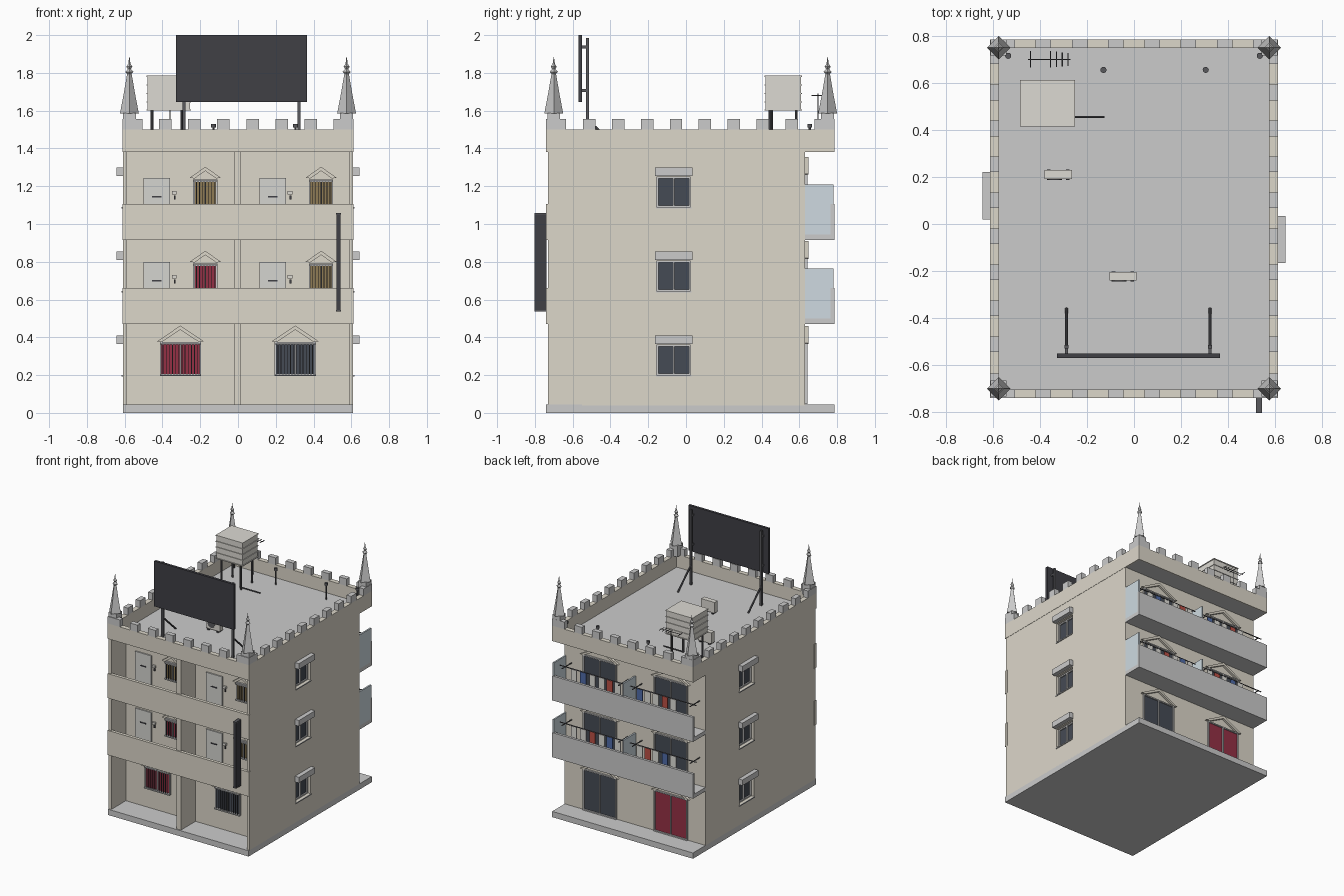
import bpy, bmesh, math
from mathutils import Vector, Matrix

if "Cube" in bpy.data.objects:
    bpy.data.objects.remove(bpy.data.objects["Cube"])

COLORS = {"beige": (.72, .68, .59), "glass": (.06, .07, .09), "red": (.30, .03, .06), "brown": (.28, .20, .09),
          "dark": (.05, .05, .06), "pale": (.62, .70, .75), "door": (.66, .66, .63), "tank": (.72, .70, .65),
          "metal": (.10, .10, .11), "blue": (.08, .15, .40), "cloth_red": (.5, .08, .06), "white": (.75, .74, .70)}
mats = {}

def finish(name, bm, col=None):
    me = bpy.data.meshes.new(name)
    bmesh.ops.recalc_face_normals(bm, faces=bm.faces)
    bm.to_mesh(me)
    bm.free()
    ob = bpy.data.objects.new(name, me)
    bpy.context.collection.objects.link(ob)
    if col:
        if col not in mats:
            mats[col] = bpy.data.materials.new(col)
            mats[col].diffuse_color = (*COLORS[col], 1)
        me.materials.append(mats[col])
    return ob

def boxes(name, items, col=None):
    """Each item is x0, x1, y0, y1, z0, z1."""
    bm = bmesh.new()
    for a, b, c, d, e, f in items:
        m = Matrix.Translation(((a+b)/2, (c+d)/2, (e+f)/2)) @ Matrix.Diagonal((abs(b-a), abs(d-c), abs(f-e), 1))
        bmesh.ops.create_cube(bm, size=1, matrix=m)
    return finish(name, bm, col)

def rods(name, items, r, col="metal", seg=8):
    bm = bmesh.new()
    for p, q in items:
        p, q = Vector(p), Vector(q)
        m = Matrix.Translation((p+q)/2) @ (q-p).to_track_quat('Z', 'Y').to_matrix().to_4x4()
        bmesh.ops.create_cone(bm, cap_ends=True, segments=seg, radius1=r, radius2=r, depth=(q-p).length, matrix=m)
    return finish(name, bm, col)

# wall-local (u along, d outward, z) to world
WALLS = {"front": lambda u, d: (u, -.55-d), "back": lambda u, d: (u, .63+d),
         "right": lambda u, d: (.61+d, u), "left": lambda u, d: (-.61-d, u)}

def wbox(wall, u0, u1, d0, d1, z0, z1):
    a, b = WALLS[wall](u0, d0), WALLS[wall](u1, d1)
    return (a[0], b[0], a[1], b[1], z0, z1)

def window(name, wall, u0, u1, z0, z1, col, d=0.0, bars=0):
    t, m = .009, (u0+u1)/2
    boxes(name + "_pane", [wbox(wall, u0, u1, d, d+.004, z0, z1)], col)
    fr = [(u0-t, u0, z0-t, z1+t), (u1, u1+t, z0-t, z1+t), (u0, u1, z1, z1+t),
          (u0, u1, z0-t, z0), (m-t/2, m+t/2, z0, z1)]
    boxes(name + "_frame", [wbox(wall, a, b, d, d+.014, c, e) for a, b, c, e in fr])
    if bars:
        step = (u1-u0)/bars
        boxes(name + "_bars", [wbox(wall, u0+step*(i+.5)-.002, u0+step*(i+.5)+.002, .018, .022, z0, z1)
                               for i in range(bars)], "metal")
        boxes(name + "_bar_rails", [wbox(wall, u0-t, u1+t, .014, .024, z, z+.008) for z in (z0-.008, z1-.004)])

def gable(name, wall, u, half, z0, z1, depth):
    bm = bmesh.new()
    t = .022
    prof = [(-half, z0), (0, z1), (half, z0), (half-.025, z0-.004), (0, z1-t), (-half+.025, z0-.004)]
    rings = [[bm.verts.new((*WALLS[wall](u+p, d), z)) for p, z in prof] for d in (0, depth)]
    for i in range(6):
        j = (i+1) % 6
        bm.faces.new((rings[0][i], rings[0][j], rings[1][j], rings[1][i]))
    for r in rings:
        bm.faces.new((r[0], r[1], r[4], r[5]))
        bm.faces.new((r[1], r[2], r[3], r[4]))
    finish(name, bm, "beige")

# body, with recessed side windows cut out
core = boxes("main_body", [(-.61, .61, -.55, .63, .04, 1.385)], "beige")
SIDE = [("right", -.065), ("left", .12)]
LEVELS = (.2, .645, 1.09)
cut = boxes("window_cutter", [wbox(w, u-.09, u+.09, -.035, .05, z, z+.16) for w, u in SIDE for z in LEVELS])
cut.hide_render = True
cut.hide_set(True)
mod = core.modifiers.new("windows", 'BOOLEAN')
mod.object = cut
mod.operation = 'DIFFERENCE'
mod.solver = 'EXACT'
for w, u in SIDE:
    for i, z in enumerate(LEVELS):
        window(f"{w}_window_{i}", w, u-.081, u+.081, z+.009, z+.151, "glass", d=-.035)
        boxes(f"{w}_awning_{i}", [wbox(w, u-.1, u+.1, 0, .033, z+.165, z+.21)])
        boxes(f"{w}_sill_{i}", [wbox(w, u-.095, u+.095, -.03, .006, z-.008, z)])

boxes("base_slab", [(-.61, .61, -.74, .785, 0, .045)])
boxes("front_partitions", [(-.61, -.587, -.73, -.55, .045, 1.385), (.587, .61, -.73, -.55, .045, 1.385),
                           (-.02, .017, -.73, -.55, .045, 1.385)], "beige")

# corridors, balconies
FLOORS = (.47, .915)
for i, z in enumerate(FLOORS):
    boxes(f"corridor_floor_{i}", [(-.6, .6, -.725, -.55, z, z+.03)])
    boxes(f"corridor_parapet_{i}", [(-.612, .612, -.74, -.715, z, z+.192)], "beige")
    boxes(f"balcony_floor_{i}", [(-.61, .61, .63, .77, z, z+.03)])
    boxes(f"balcony_parapet_{i}", [(-.61, .61, .765, .785, z, z+.192)])
    boxes(f"balcony_screens_{i}", [(x-.006, x+.006, .63, .78, z+.02, z+.295) for x in (.604, 0)], "pale")
    # laundry
    rods(f"laundry_poles_{i}", [((-.6, .73, z+.262), (-.03, .73, z+.262)), ((.03, .73, z+.262), (.58, .73, z+.262))], .004)
    rods(f"pole_brackets_{i}", [((x, .63, z+.25), (x, .75, z+.25)) for x in (-.56, -.06, .06, .55)], .004)
    for k, x in enumerate((-.40, -.33, -.25, -.18, -.11, .08, .15, .22, .30, .38, .46)):
        c = ("white", "blue", "white", "cloth_red", "white")[(k+2*i) % 5]
        boxes(f"laundry_{i}_{k}", [(x-.025, x+.025, .727, .733, z+.12+.02*(k % 3), z+.258)], c)

# front openings
for s, u, col in ((0, -.305, "red"), (1, .303, "glass")):
    window(f"ground_window_{s}", "front", u-.1, u+.1, .205, .365, col, bars=12)
    gable(f"ground_gable_{s}", "front", u, .125, .378, .462, .035)
for i, z in enumerate(FLOORS):
    for s, du in ((0, 0), (1, .613)):
        boxes(f"front_door_{i}{s}", [(-.5+du, -.36+du, -.56, -.55, z+.03, z+.328)], "door")
        boxes(f"mail_slot_{i}{s}", [(-.455+du, -.405+du, -.564, -.56, z+.226, z+.234)], "dark")
        boxes(f"door_bell_{i}{s}", [(-.34+du, -.33+du, -.558, -.55, z+.215, z+.235)], "dark")
        boxes(f"door_lamp_{i}{s}", [(-.35+du, -.325+du, -.565, -.55, z+.242, z+.26)], "tank")
        window(f"front_window_{i}{s}", "front", -.228+du, -.118+du, z+.19, z+.312,
               "red" if (i, s) == (0, 0) else "brown", bars=7)
        gable(f"front_gable_{i}{s}", "front", -.173+du, .082, z+.33, z+.388, .03)

# back sliding doors
for i, z in enumerate((.055, .505, .95)):
    for s, u in ((0, .3), (1, -.315)):
        window(f"sliding_door_{i}{s}", "back", u-.135, u+.135, z, z+.305, "red" if (i, s) == (0, 1) else "glass")
        gable(f"back_gable_{i}{s}", "back", u, .165, z+.315, z+.405, .018)

# roof, parapet and battlements
boxes("roof_deck", [(-.6, .6, -.73, .775, 1.38, 1.4)])
boxes("roof_parapet", [(-.612, -.573, -.74, .785, 1.38, 1.5), (.573, .612, -.74, .785, 1.38, 1.5),
                       (-.573, .573, -.74, -.703, 1.38, 1.5), (-.573, .573, .748, .785, 1.38, 1.5)], "beige")
mer = []
for k in range(8):
    y = -.512 + k*.153
    mer += [(a, a+.039, y-.033, y+.033, 1.5, 1.555) for a in (-.612, .573)]
for k in range(6):
    x = (k-2.5)*.154
    mer += [(x-.033, x+.033, a, a+.037, 1.5, 1.555) for a in (-.74, .748)]
for sx in (-1, 1):
    for y, s in ((-.74, 1), (.785, -1)):
        mer += [(sx*.612, sx*.505, y, y+s*.037, 1.5, 1.555), (sx*.612, sx*.573, y, y+s*.105, 1.5, 1.555)]
boxes("merlons", mer)

# corner spires
for n, (x, y) in enumerate(((-.575, -.7), (.575, -.7), (-.575, .75), (.575, .75))):
    boxes(f"spire_block_{n}", [(x-.034, x+.034, y-.034, y+.034, 1.5, 1.588)])
    bm = bmesh.new()
    prof = [(.05, 1.585), (.03, 1.69), (.012, 1.795), (.022, 1.805), (.008, 1.82), (.016, 1.833), (.006, 1.848), (.001, 1.885)]
    for k, ((r1, z1), (r2, z2)) in enumerate(zip(prof, prof[1:])):
        bmesh.ops.create_cone(bm, cap_ends=k in (0, 6), segments=4, radius1=r1, radius2=r2, depth=z2-z1,
                              matrix=Matrix.Translation((x, y, (z1+z2)/2)))
    bmesh.ops.remove_doubles(bm, verts=bm.verts, dist=.0005)
    finish(f"spire_{n}", bm)

# billboard and hanging sign
boxes("billboard_panel", [(-.328, .365, -.57, -.55, 1.645, 2)], "dark")
boxes("billboard_posts", [(x-.008, x+.008, -.53, -.514, 1.4, 1.985) for x in (-.287, .323)], "metal")
boxes("billboard_brackets", [(x-.006, x+.006, -.552, -.528, z, z+.015) for x in (-.287, .323) for z in (1.7, 1.93)], "metal")
rods("billboard_braces", [((x, -.36, 1.4), (x, -.52, 1.55)) for x in (-.287, .323)], .007)
boxes("hanging_sign", [(.521, .543, -.802, -.738, .54, 1.055)], "dark")
boxes("sign_edge", [(.519, .545, -.803, -.736, z, z+.008) for z in (.538, 1.049)], "metal")

# water tank
boxes("water_tank", [(-.48, -.255, .42, .608, 1.6, 1.785)], "tank")
boxes("tank_ribs", [(-.485, -.25, .415, .613, z-.003, z+.003) for z in (1.603, 1.645, 1.69, 1.735, 1.782)], "tank")
rods("tank_legs", [((x, y, 1.4), (x, y, 1.6)) for x in (-.455, -.285) for y in (.445, .583)], .007)
rods("tank_pipe", [((-.3, .455, 1.6), (-.3, .455, 1.412)), ((-.3, .455, 1.412), (-.125, .455, 1.412))], .005)

# roof machines, vents and aerial
for n, (x, y) in enumerate(((-.322, .21), (-.047, -.223))):
    boxes(f"cooling_unit_{n}", [(x-.058, x+.058, y-.018, y+.02, 1.41, 1.495)], "tank")
    boxes(f"cooling_feet_{n}", [(x+s-.008, x+s+.008, y-.022, y+.022, 1.4, 1.41) for s in (-.04, .04)], "dark")
    rods(f"cooling_fan_{n}", [((x-.015, y-.022, 1.453), (x-.015, y-.017, 1.453))], .03, "metal", 16)
VENTS = ((-.535, .715), (-.13, .655), (.305, .655), (.535, .715))
rods("vent_pipes", [((x, y, 1.4), (x, y, 1.515)) for x, y in VENTS], .006)
rods("vent_caps", [((x, y, 1.512), (x, y, 1.53)) for x, y in VENTS], .013, "metal", 12)
aerial = [((-.36, .7, 1.4), (-.36, .7, 1.69)), ((-.45, .7, 1.68), (-.27, .7, 1.68))]
aerial += [((x, .7-h, 1.68), (x, .7+h, 1.68)) for x, h in ((-.44, .035), (-.355, .035), (-.33, .033), (-.305, .03), (-.28, .028))]
rods("aerial", aerial, .0025, "metal", 6)

for m in bpy.data.materials:
    if m.users and not m.is_grease_pencil:
        m.use_nodes = True
        m.node_tree.nodes["Principled BSDF"].inputs["Base Color"].default_value = m.diffuse_color
